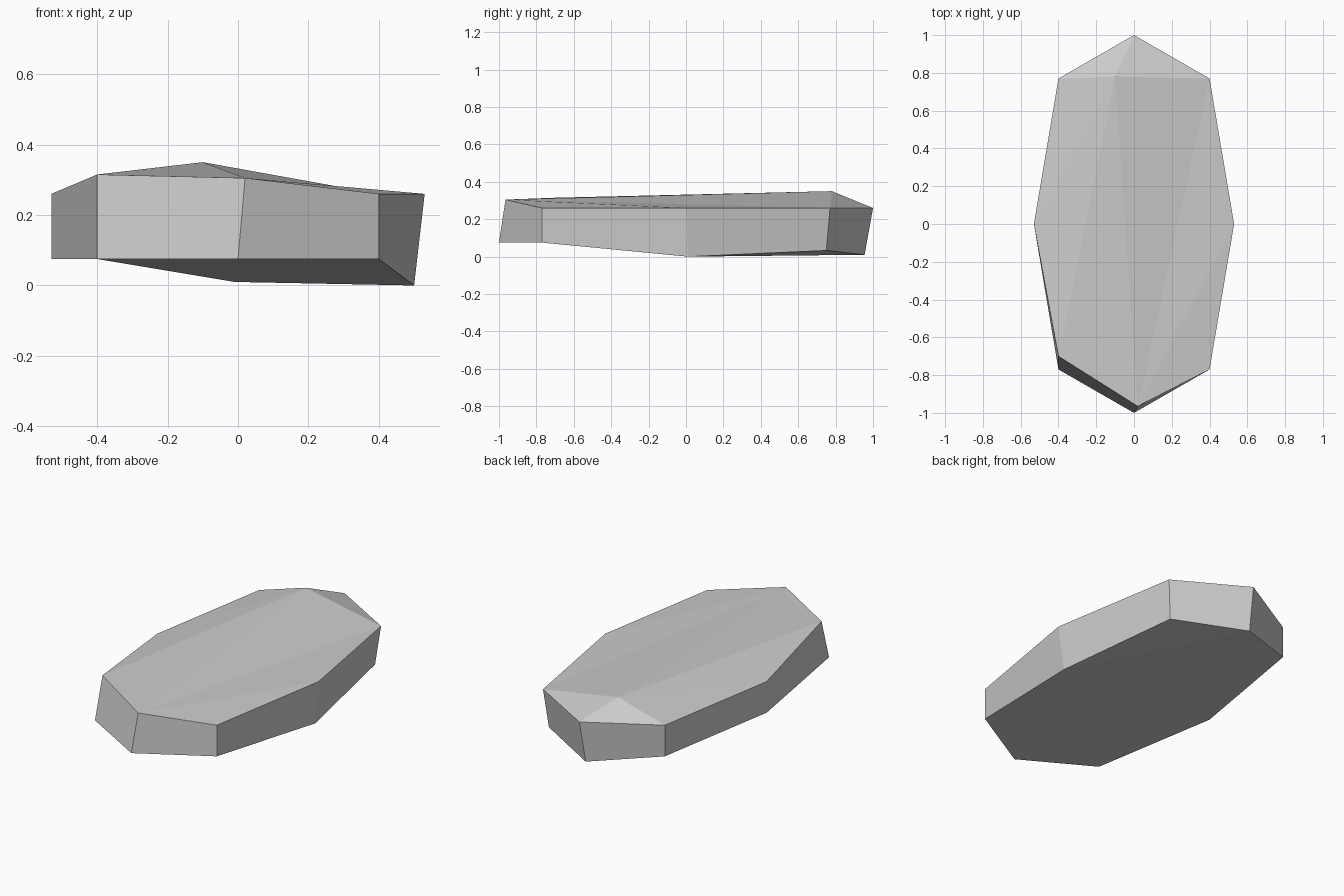
import bpy
import bmesh

cube = bpy.data.objects.get("Cube")
if cube:
    bpy.data.objects.remove(cube, do_unlink=True)

# Plain grey stone
stone = bpy.data.materials.new("grey_stone")
stone.use_nodes = True
colour = (0.6, 0.6, 0.6, 1)
stone.diffuse_color = colour
stone.node_tree.nodes["Principled BSDF"].inputs["Base Color"].default_value = colour

# Eight-sided rims, counter-clockwise from the back point
upper_rim = [(0, 1, .26), (-.4, .77, .26), (-.53, 0, .26), (-.4, -.70, .315),
             (.02, -.965, .305), (.4, -.77, .26), (.53, 0, .26), (.4, .77, .26)]
lower_rim = [(-.01, .955, .01), (-.4, .77, .075), (-.53, 0, .075), (-.4, -.77, .075),
             (0, -1, .075), (.4, -.77, .075), (.5, .01, 0), (.375, .75, .033)]

bm = bmesh.new()
upper = [bm.verts.new(p) for p in upper_rim]
lower = [bm.verts.new(p) for p in lower_rim]
peak = bm.verts.new((-.1, .78, .35))
back, back_right, right, front_right, front, front_left, left, back_left = upper

# Side walls
for i in range(8):
    j = (i + 1) % 8
    bm.faces.new((upper[i], lower[i], lower[j], upper[j]))

# Top facets: a fan around the peak, then the lower slope on the left
fan = [back_left, back, back_right, right, front_right, front, back_left]
for a, b in zip(fan, fan[1:]):
    bm.faces.new((peak, a, b))
bm.faces.new((front, left, back_left))
bm.faces.new((front, front_left, left))

# Underside: level part, sloping part and small raised corner
for ids in ((1, 2, 3, 4, 5), (1, 5, 6), (1, 6, 0), (0, 6, 7)):
    bm.faces.new([lower[i] for i in ids])

bmesh.ops.recalc_face_normals(bm, faces=bm.faces)
mesh = bpy.data.meshes.new("flat_rock")
bm.to_mesh(mesh)
bm.free()
mesh.materials.append(stone)
rock = bpy.data.objects.new("flat_rock", mesh)
bpy.context.collection.objects.link(rock)
